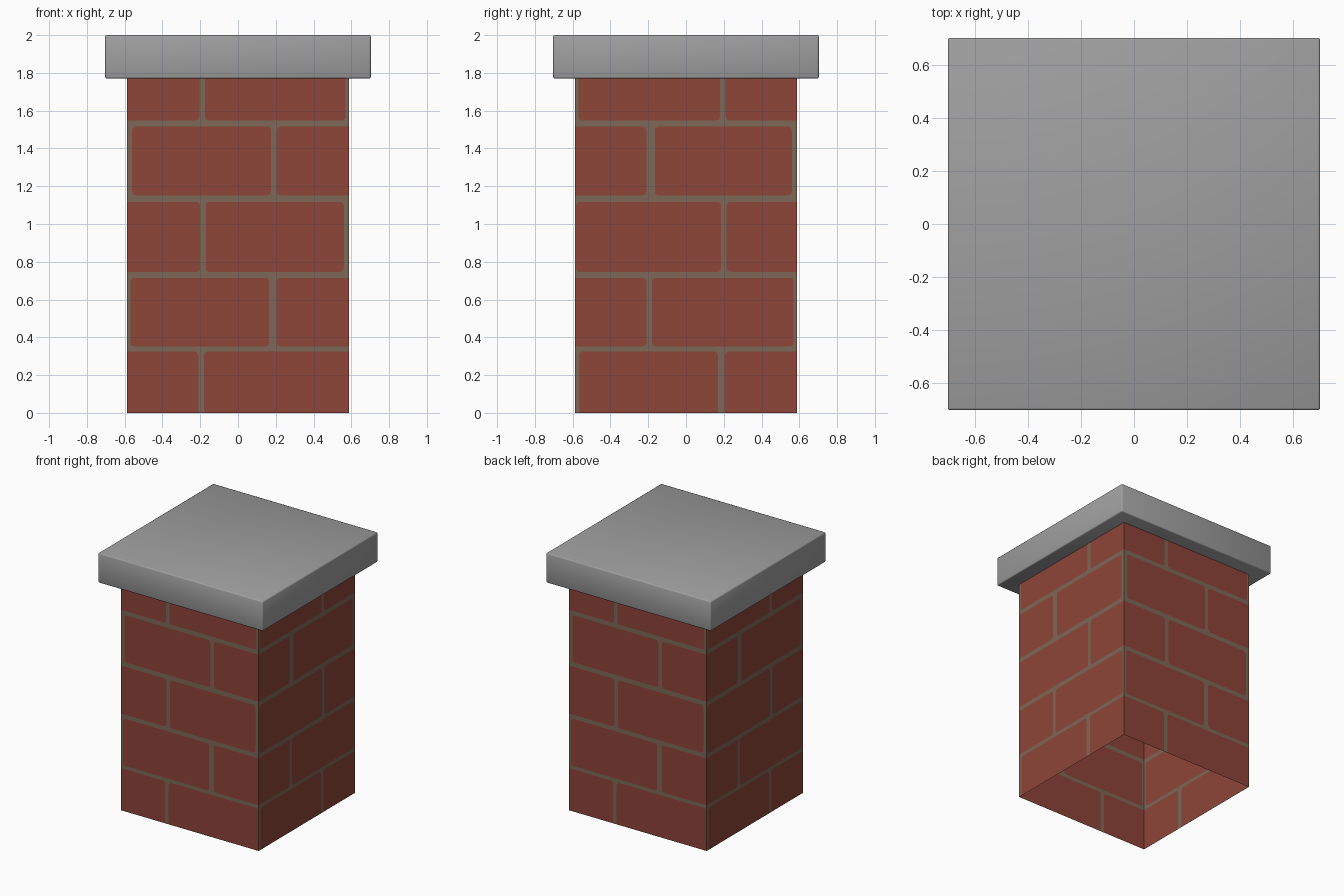
import bpy, bmesh, math
from mathutils import Matrix

if "Cube" in bpy.data.objects:
    bpy.data.objects.remove(bpy.data.objects["Cube"])

H = 0.588          # half width of the shaft
TOP = 1.775        # shaft top, just inside the cap
R = 0.02           # brick corner rounding


def material(name, rgb):
    m = bpy.data.materials.new(name)
    m.diffuse_color = (*rgb, 1)
    m.use_nodes = True
    m.node_tree.nodes["Principled BSDF"].inputs["Base Color"].default_value = m.diffuse_color
    return m


brick = material("brick red", (0.27, 0.058, 0.04))
mortar = material("mortar brown", (0.205, 0.14, 0.092))
stone = material("cap grey", (0.35, 0.35, 0.35))

# Brick courses: bottom and top of the bricks in each row
ROWS = [(0, .325), (.352, .715), (.747, 1.117), (1.152, 1.515), (1.548, TOP)]
# Brick spans along each wall, one pair per row
FRONT = [((-H, -.21), (-.18, H)), ((-.57, .165), (.205, H)), ((-H, -.2), (-.17, .56)),
         ((-.56, .175), (.205, H)), ((-H, -.205), (-.175, .57))]
SIDE = [((-.565, .17), (.205, H)), ((-H, -.21), (-.18, .57)), ((-.582, .185), (.215, H)),
        ((-H, -.21), (-.165, .56)), ((-.57, .18), (.21, H))]


def add_face(bm, pts, matrix, index):
    """Add a flat face from (u, z) points, skipping empty ones."""
    clean = [p for i, p in enumerate(pts) if math.dist(p, pts[i - 1]) > 1e-5]
    if len(clean) < 3:
        return
    f = bm.faces.new([bm.verts.new(matrix @ Matrix.Translation((u, -H, z)).translation)
                      for u, z in clean])
    f.material_index = index


def add_cell(bm, cell, rect, matrix):
    """A rounded brick face framed by mortar that fills its cell."""
    (cu0, cu1, cz0, cz1), (u0, u1, z0, z1) = cell, rect
    outer = [(cu0, cz0), (cu1, cz0), (cu1, cz1), (cu0, cz1)]
    inner = [(u0, z0), (u1, z0), (u1, z1), (u0, z1)]
    arcs = []
    for k, ((ou, oz), (u, z)) in enumerate(zip(outer, inner)):
        # bricks running off the wall edge keep square corners
        if abs(ou - u) < 1e-5 or abs(oz - z) < 1e-5:
            arcs.append([(u, z)])
            continue
        cx = u + (R if k in (0, 3) else -R)
        cz = z + (R if k in (0, 1) else -R)
        start = math.pi + k * math.pi / 2
        arcs.append([(cx + R * math.cos(start + t * math.pi / 6),
                      cz + R * math.sin(start + t * math.pi / 6)) for t in range(4)])
    add_face(bm, [p for a in arcs for p in a], matrix, 0)
    for k in range(4):
        n = (k + 1) % 4
        add_face(bm, [outer[k], outer[n], arcs[n][0], arcs[k][-1]], matrix, 1)
        for a, b in zip(arcs[k], arcs[k][1:]):
            add_face(bm, [outer[k], b, a], matrix, 1)


# Brick shaft: four single-sheet walls, open below
bm = bmesh.new()
for w in range(4):
    matrix = Matrix.Rotation(w * math.pi / 2, 4, 'Z')
    for r, (z0, z1) in enumerate(ROWS):
        cz0 = 0 if r == 0 else (ROWS[r - 1][1] + z0) / 2
        cz1 = TOP if r == 4 else (z1 + ROWS[r + 1][0]) / 2
        (a, b), (c, d) = (FRONT if w % 2 == 0 else SIDE)[r]
        mid = (b + c) / 2
        add_cell(bm, (-H, mid, cz0, cz1), (a, b, z0, z1), matrix)
        add_cell(bm, (mid, H, cz0, cz1), (c, d, z0, z1), matrix)
bmesh.ops.remove_doubles(bm, verts=bm.verts, dist=1e-5)
mesh = bpy.data.meshes.new("brick_shaft")
bm.to_mesh(mesh)
bm.free()
mesh.materials.append(brick)
mesh.materials.append(mortar)
bpy.context.collection.objects.link(bpy.data.objects.new("brick_shaft", mesh))

# Stone cap with softened edges
bpy.ops.mesh.primitive_cube_add(size=1, location=(0, 0, 1.885))
cap = bpy.context.object
cap.name = "stone_cap"
cap.scale = (1.406, 1.406, 0.23)
bpy.ops.object.transform_apply(location=False, rotation=False, scale=True)
cap.data.materials.append(stone)
bevel = cap.modifiers.new("soft edges", 'BEVEL')
bevel.width = 0.009
bevel.segments = 2
bpy.ops.object.shade_smooth()
